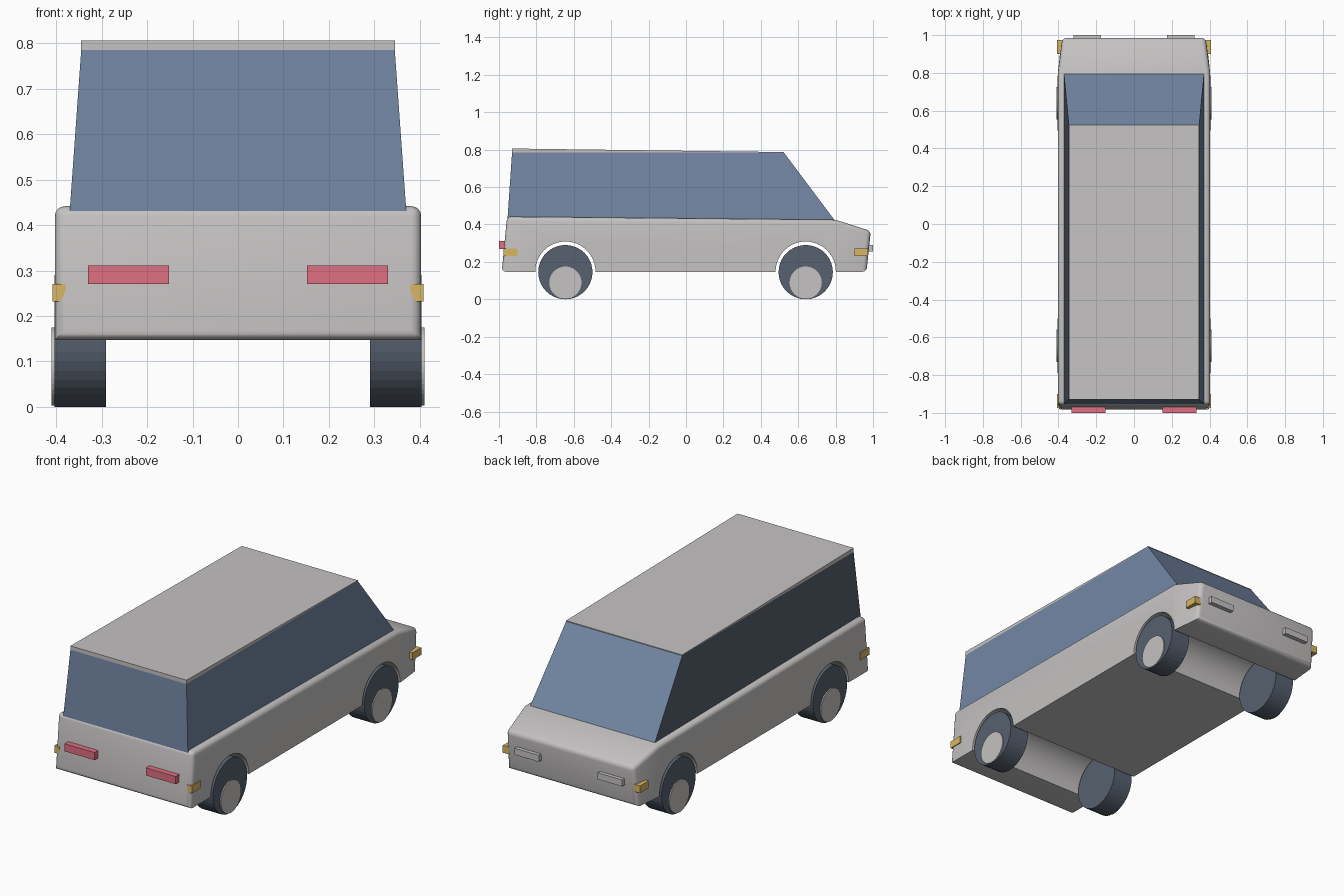
import bpy, bmesh, math
from mathutils import Matrix

cube = bpy.data.objects.get("Cube")
if cube:
    bpy.data.objects.remove(cube, do_unlink=True)


def material(name, color):
    m = bpy.data.materials.new(name)
    m.use_nodes = True
    m.diffuse_color = (*color, 1)
    m.node_tree.nodes["Principled BSDF"].inputs["Base Color"].default_value = (*color, 1)
    return m


paint = material("warm grey paint", (0.56, 0.545, 0.54))
glass = material("blue glass", (0.17, 0.24, 0.37))
dark = material("dark slate", (0.095, 0.12, 0.16))
red = material("red lamp", (0.74, 0.16, 0.22))
amber = material("amber lamp", (0.70, 0.47, 0.13))


def finish(bm, name, *mats):
    bmesh.ops.recalc_face_normals(bm, faces=bm.faces)
    mesh = bpy.data.meshes.new(name)
    bm.to_mesh(mesh)
    bm.free()
    for m in mats:
        mesh.materials.append(m)
    obj = bpy.data.objects.new(name, mesh)
    bpy.context.collection.objects.link(obj)
    return obj


def loft(sections):
    """Join four-cornered sections: (y low, y high, half width low, high, z low, high)."""
    bm = bmesh.new()
    rings = []
    for yl, yh, xl, xh, zl, zh in sections:
        corners = ((-xl, yl, zl), (xl, yl, zl), (xh, yh, zh), (-xh, yh, zh))
        rings.append([bm.verts.new(c) for c in corners])
    for a, b in zip(rings, rings[1:]):
        for i in range(4):
            j = (i + 1) % 4
            bm.faces.new((a[i], a[j], b[j], b[i]))
    bm.faces.new(rings[0])
    bm.faces.new(rings[-1])
    bmesh.ops.recalc_face_normals(bm, faces=bm.faces)
    return bm


def box(name, mat, x, y, z):
    bm = bmesh.new()
    bmesh.ops.create_cube(bm, size=1)
    for v in bm.verts:
        v.co = [r[0] if c < 0 else r[1] for c, r in zip(v.co, (x, y, z))]
    return finish(bm, name, mat)


def disc(name, mat, x0, x1, y, z, radius, segments=40):
    bm = bmesh.new()
    bmesh.ops.create_cone(bm, cap_ends=True, segments=segments, radius1=radius,
                          radius2=radius, depth=abs(x1 - x0))
    place = Matrix.Translation(((x0 + x1) / 2, y, z)) @ Matrix.Rotation(math.pi / 2, 4, 'Y')
    bmesh.ops.transform(bm, matrix=place, verts=bm.verts)
    return finish(bm, name, mat)


def activate(obj):
    bpy.ops.object.select_all(action='DESELECT')
    obj.select_set(True)
    bpy.context.view_layer.objects.active = obj


axles = {"front": -0.645, "back": 0.64}

# Lower body with rounded rims
bm = loft([(-0.985, -0.957, 0.403, 0.403, 0.147, 0.442),
           (0.80, 0.80, 0.403, 0.403, 0.147, 0.425),
           (0.965, 0.988, 0.385, 0.378, 0.147, 0.365)])


def rounded(edge):
    a, b = (v.co for v in edge.verts)
    middle = abs(a.y - 0.8) < 0.01 and abs(b.y - 0.8) < 0.01
    sill = max(a.z, b.z) < 0.2 and abs(a.y - b.y) > 0.1
    return not (middle or sill)


bmesh.ops.bevel(bm, geom=[e for e in bm.edges if rounded(e)], offset=0.022,
                segments=4, profile=0.5, affect='EDGES', clamp_overlap=True)
body = finish(bm, "lower_body", paint)

# Wheel arches cut straight through the body
for end, y in axles.items():
    cutter = disc("arch_cutter", paint, -0.6, 0.6, y, 0.148, 0.161, 48)
    cutter.hide_render = True
    cut = body.modifiers.new("arch", 'BOOLEAN')
    cut.operation = 'DIFFERENCE'
    cut.solver = 'EXACT'
    cut.object = cutter
    activate(body)
    bpy.ops.object.modifier_apply(modifier=cut.name)
    bpy.data.objects.remove(cutter, do_unlink=True)
activate(body)
bpy.ops.object.shade_smooth_by_angle(angle=math.radians(30))

# Glazed cabin, with the darker pane on one side
bm = loft([(-0.955, -0.93, 0.371, 0.345, 0.42, 0.785),
           (0.797, 0.523, 0.371, 0.345, 0.42, 0.785)])
for f in bm.faces:
    f.material_index = 1 if f.normal.x < -0.5 else 0
finish(bm, "cabin_glass", glass, dark)

# Wedge-shaped roof panel
finish(loft([(-0.93, -0.93, 0.345, 0.345, 0.785, 0.806),
             (0.525, 0.525, 0.345, 0.345, 0.783, 0.787)]), "roof_panel", paint)

for side, s in (("left", 1), ("right", -1)):
    # Wheels with low-set hub discs
    for end, y in axles.items():
        disc(f"{end}_{side}_tyre", dark, s * 0.29, s * 0.404, y, 0.145, 0.145)
        disc(f"{end}_{side}_hub", paint, s * 0.38, s * 0.41, y, 0.089, 0.086)

    # Lamps
    def span(a, b):
        return sorted((s * a, s * b))
    box(f"red_lamp_{side}", red, span(0.152, 0.33), (-1.0, -0.95), (0.27, 0.311))
    box(f"clear_lamp_{side}", paint, span(0.175, 0.32), (0.95, 1.0), (0.255, 0.29))
    box(f"front_amber_lamp_{side}", amber, span(0.38, 0.408), (-0.975, -0.90), (0.232, 0.271))
    box(f"back_amber_lamp_{side}", amber, span(0.37, 0.408), (0.90, 0.973), (0.232, 0.271))
